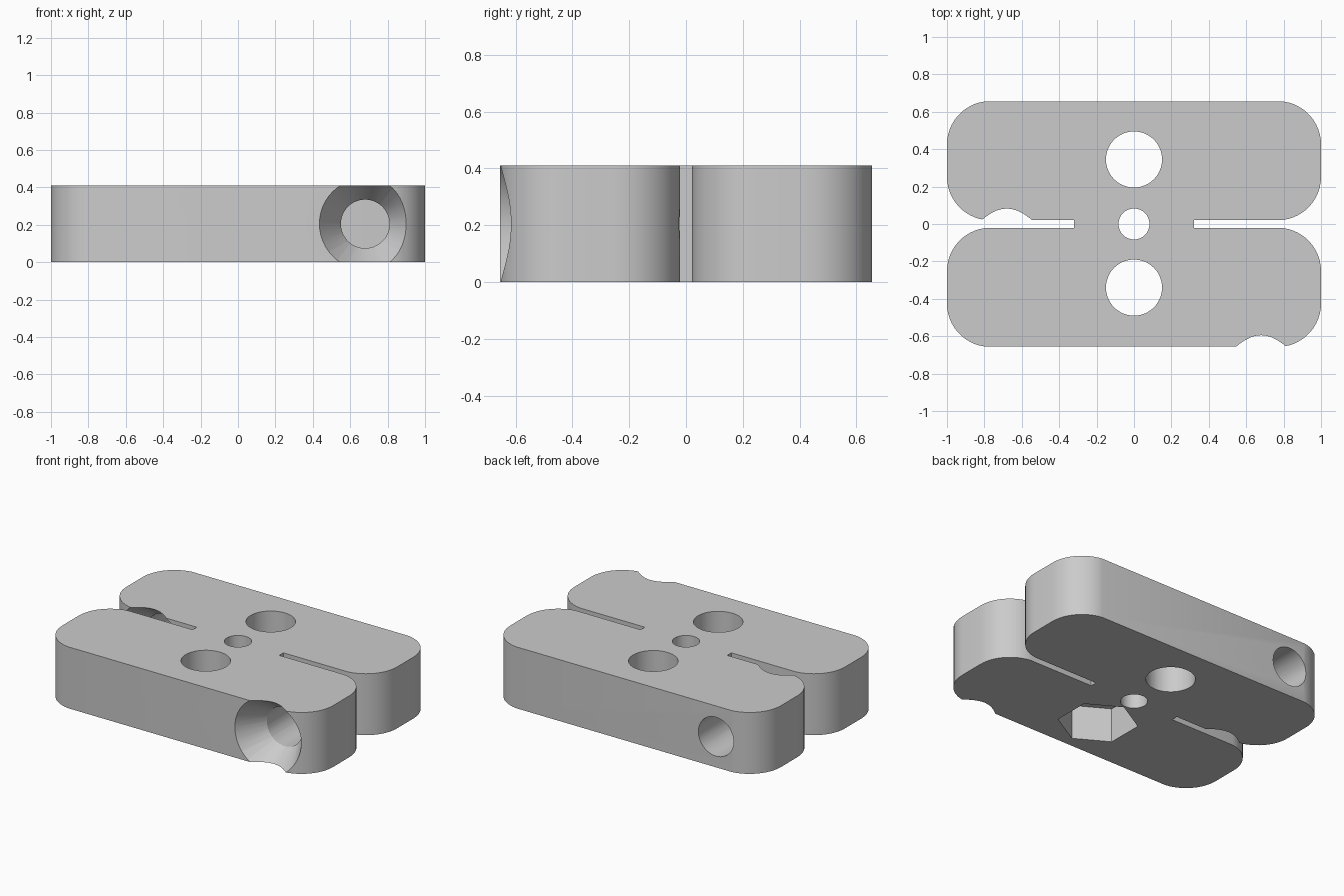
import bpy
import bmesh
from math import sin, cos, asin, pi
from mathutils import Matrix

cube = bpy.data.objects.get("Cube")
if cube:
    bpy.data.objects.remove(cube, do_unlink=True)

HEIGHT, HALF_Y, SLOT = 0.41, 0.655, 0.022
MID = HEIGHT / 2

grey = bpy.data.materials.new("plain grey")
grey.use_nodes = True
colour = (0.6, 0.6, 0.6, 1)
grey.diffuse_color = colour
grey.node_tree.nodes["Principled BSDF"].inputs["Base Color"].default_value = colour


def make_object(name, bm):
    bmesh.ops.recalc_face_normals(bm, faces=bm.faces)
    mesh = bpy.data.meshes.new(name)
    bm.to_mesh(mesh)
    bm.free()
    mesh.materials.append(grey)
    obj = bpy.data.objects.new(name, mesh)
    bpy.context.collection.objects.link(obj)
    return obj


def quarter_outline():
    """Slot corner, then the two rounded corners of one lobe end."""
    radius, rise = 0.232, 0.23
    sweep = asin(rise / radius)
    arc = [(1 - radius + radius * cos(a), radius * sin(a))
           for a in (sweep * i / 12 for i in range(13))]
    inner = [(x, SLOT + rise - y) for x, y in reversed(arc)]
    outer = [(x, HALF_Y - rise + y) for x, y in arc]
    return [(0.32, SLOT)] + inner + outer


# Slotted block with four rounded lobes
quarter = quarter_outline()
back = quarter + [(-x, y) for x, y in reversed(quarter)]
front = [(-x, -y) for x, y in back]
bm = bmesh.new()
face = bm.faces.new([bm.verts.new((x, y, 0)) for x, y in back + front])
grown = bmesh.ops.extrude_face_region(bm, geom=[face])
bmesh.ops.translate(bm, vec=(0, 0, HEIGHT),
                    verts=[v for v in grown["geom"] if isinstance(v, bmesh.types.BMVert)])
block = make_object("clamp_block", bm)


def cut(name, r1, r2, start, length, sides=48, along_y=False):
    """Subtract a cone or cylinder that begins at start and runs up z or along y."""
    turn = Matrix.Rotation(-pi / 2, 4, "X") if along_y else Matrix()
    matrix = Matrix.Translation(start) @ turn @ Matrix.Translation((0, 0, length / 2))
    bm = bmesh.new()
    bmesh.ops.create_cone(bm, cap_ends=True, segments=sides, radius1=r1,
                          radius2=r2, depth=length, matrix=matrix)
    cutter = make_object(name, bm)
    cutter.hide_render = True
    mod = block.modifiers.new(name, "BOOLEAN")
    mod.operation = "DIFFERENCE"
    mod.solver = "EXACT"
    mod.object = cutter
    bpy.ops.object.select_all(action="DESELECT")
    block.select_set(True)
    bpy.context.view_layer.objects.active = block
    bpy.ops.object.modifier_apply(modifier=mod.name)
    bpy.data.objects.remove(cutter, do_unlink=True)


# Vertical holes along the centre line
for name, y, r in (("front_hole", -0.34, 0.15), ("centre_hole", 0, 0.083), ("back_hole", 0.345, 0.15)):
    cut(name, r, r, (0, y, -0.1), HEIGHT + 0.2)

# Hexagonal nut pocket under the front hole
cut("nut_pocket", 0.245, 0.245, (0, -0.34, -0.1), 0.33, sides=6)

# Countersunk screw holes, one through each lobe
for name, x, y in (("front_screw", 0.68, -HALF_Y), ("back_screw", -0.68, SLOT)):
    cut(name + "_hole", 0.13, 0.13, (x, y - 0.02, MID), 0.67, along_y=True)
    cut(name + "_countersink", 0.258, 0.12, (x, y - 0.02, MID), 0.21, along_y=True)

block.select_set(True)
bpy.context.view_layer.objects.active = block
bpy.ops.object.shade_smooth_by_angle(angle=pi / 9)
